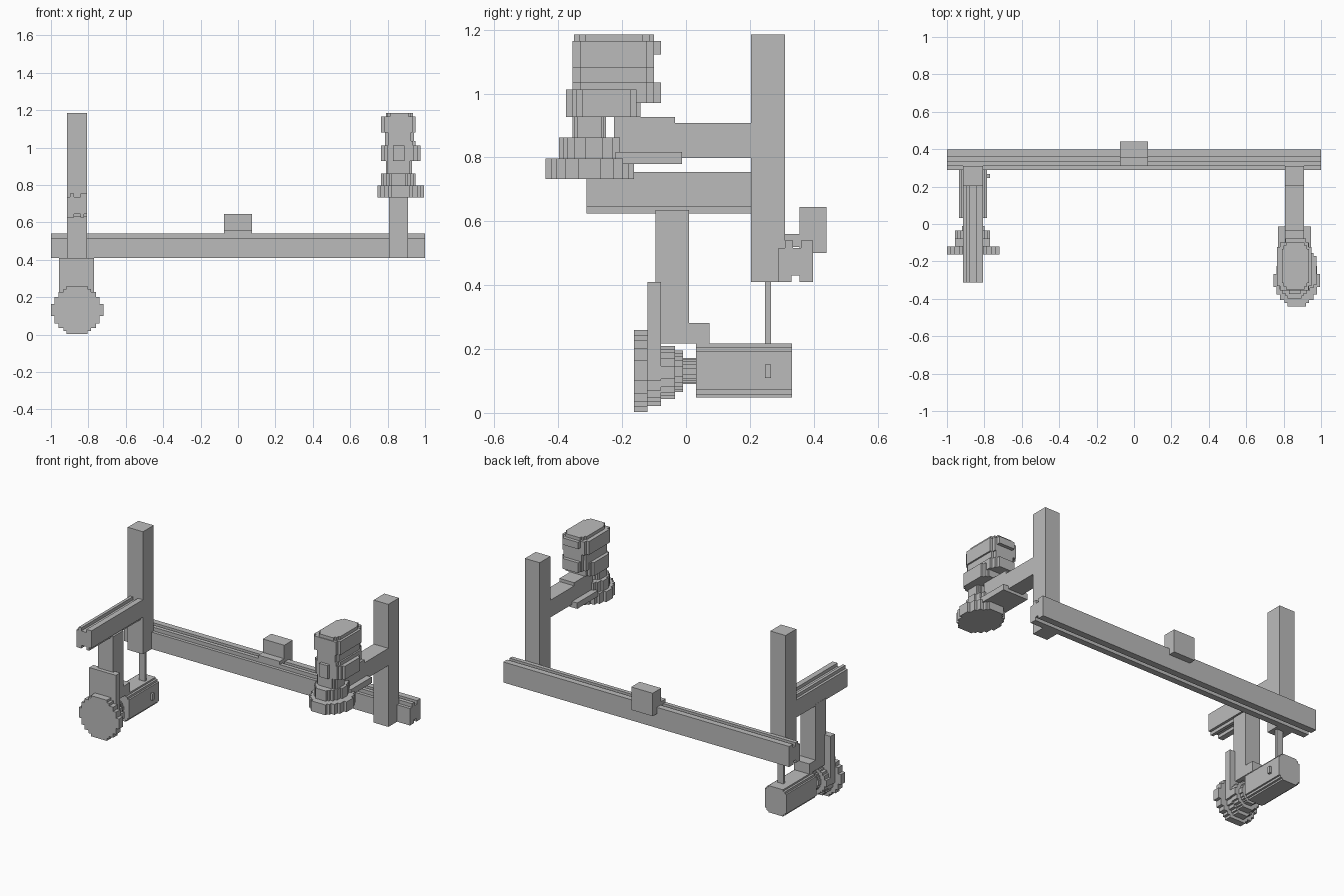
import bpy, bmesh

cube = bpy.data.objects.get("Cube")
if cube:
    bpy.data.objects.remove(cube, do_unlink=True)

grey = bpy.data.materials.new("plain grey")
grey.use_nodes = True
colour = (0.5, 0.5, 0.5, 1)
grey.diffuse_color = colour
grey.node_tree.nodes["Principled BSDF"].inputs["Base Color"].default_value = colour


def prism(name, outline, axis, lo, hi):
    """Extrude a flat outline along an axis from lo to hi."""
    place = {"x": lambda a, b, d: (d, a, b),
             "y": lambda a, b, d: (a, d, b),
             "z": lambda a, b, d: (a, b, d)}[axis]
    bm = bmesh.new()
    ends = [[bm.verts.new(place(a, b, d)) for a, b in outline] for d in (lo, hi)]
    for ring in ends:
        bm.faces.new(ring)
    n = len(outline)
    for i in range(n):
        j = (i + 1) % n
        bm.faces.new((ends[0][i], ends[0][j], ends[1][j], ends[1][i]))
    bmesh.ops.recalc_face_normals(bm, faces=bm.faces)
    mesh = bpy.data.meshes.new(name)
    bm.to_mesh(mesh)
    bm.free()
    mesh.materials.append(grey)
    obj = bpy.data.objects.new(name, mesh)
    bpy.context.collection.objects.link(obj)
    return obj


def box(name, x, y, z):
    (x0, x1), (y0, y1) = x, y
    return prism(name, [(x0, y0), (x1, y0), (x1, y1), (x0, y1)], "z", *z)


def stepped(a, b, corners):
    """Outline with stair-step corners, filling the ranges a and b."""
    ca, cb = sum(a) / 2, sum(b) / 2
    ra, rb = a[1] - ca, b[1] - cb
    quarter = [corners[0]]
    for (_, pv), (u, v) in zip(corners, corners[1:]):
        quarter += [(u, pv), (u, v)]
    points = []
    for su, sv in ((1, 1), (-1, 1), (-1, -1), (1, -1)):
        part = quarter if su == sv else quarter[::-1]
        points += [(ca + su * u * ra, cb + sv * v * rb) for u, v in part]
    return points


ROUND = [(1, .25), (.86, .55), (.72, .75), (.52, .88), (.4, 1)]
NOTCHED = [(1, .72), (.86, .88), (.68, 1)]
CLIPPED = [(1, .82), (.82, 1)]
LEFT = (.807, .91)
RIGHT = (-.914, -.807)

# Long slotted rail with its sliding block
rail = [(.29, .41), (.33, .41), (.33, .43), (.355, .43), (.355, .41),
        (.398, .41), (.398, .54), (.36, .54), (.36, .517), (.335, .517),
        (.335, .54), (.31, .54), (.31, .517), (.29, .517)]
prism("long_rail", rail, "x", -1, 1)
box("slider_block", (-.075, .075), (.355, .44), (.50, .645))
box("slider_foot", (-.075, .075), (.31, .355), (.52, .56))

# Uprights
for side, span in (("left", LEFT), ("right", RIGHT)):
    box(side + "_upright", span, (.203, .31), (.41, 1.185))

# Right arm with grooves above and below
half = [(-.053, 0), (-.053, .045), (-.037, .045), (-.037, .065), (-.018, .065),
        (-.018, .045), (.018, .045), (.018, .065), (.053, .065), (.053, 0)]
groove = [(-.86 + u, .69 + v) for u, v in half]
groove += [(-.86 - u, .69 - v) for u, v in half[1:-1]]
prism("right_arm", groove, "y", -.312, .203)

# Hanging column, plate and bracket
box("hanging_column", RIGHT, (-.095, .01), (.28, .635))
box("hanging_plate", (-.957, -.77), (-.12, -.078), (.13, .41))
box("bracket", RIGHT, (-.08, .073), (.218, .282))

# Wheel stack at the front of the motor
for name, x, y, z in (
        ("wheel_face", (-1, -.72), (-.163, -.12), (.003, .26)),
        ("wheel_hub", (-.957, -.77), (-.12, -.078), (.022, .235)),
        ("wheel_collar", (-.957, -.77), (-.078, -.035), (.043, .21)),
        ("wheel_flange", (-.92, -.8), (-.035, -.01), (.066, .195)),
        ("wheel_axle", (-.9, -.82), (-.01, .035), (.09, .172))):
    prism(name, stepped(x, z, ROUND), "y", *y)

# Motor body, side peg and hanging rod
prism("motor_body", stepped((-.935, -.785), (.048, .217), NOTCHED), "y", .032, .332)
box("motor_peg", (-.79, -.77), (.247, .266), (.11, .152))
box("hanging_rod", (-.867, -.825), (.247, .266), (.2, .42))

# Left arm and its mount
box("left_arm", LEFT, (-.2, .203), (.798, .907))
box("arm_cap", LEFT, (-.225, -.035), (.815, .927))
box("mount_plate", (.77, .945), (-.22, -.0125), (.78, .817))

# Tool head, stacked from the bottom up
for name, x, y, z, corners in (
        ("head_base", (.745, .995), (-.44, -.163), (.732, .797), ROUND),
        ("head_step", (.765, .95), (-.398, -.18), (.797, .862), ROUND),
        ("head_neck", (.79, .93), (-.355, -.25), (.862, .927), NOTCHED),
        ("head_collar", (.765, .975), (-.355, -.142), (.927, 1.012), NOTCHED),
        ("head_lower_body", (.787, .95), (-.355, -.1), (.97, 1.035), CLIPPED),
        ("head_waist", (.787, .94), (-.355, -.1), (1.035, 1.08), CLIPPED),
        ("head_band", (.765, .95), (-.355, -.1), (1.08, 1.165), CLIPPED),
        ("head_cap", (.79, .935), (-.35, -.1), (1.165, 1.185), NOTCHED)):
    prism(name, stepped(x, y, corners), "z", *z)
box("head_front_lug", (.83, .89), (-.375, -.34), (.927, 1.012))
box("head_lower_ridge", (.81, .92), (-.12, -.078), (.97, 1.035))
box("head_upper_ridge", (.81, .92), (-.12, -.078), (1.122, 1.165))
